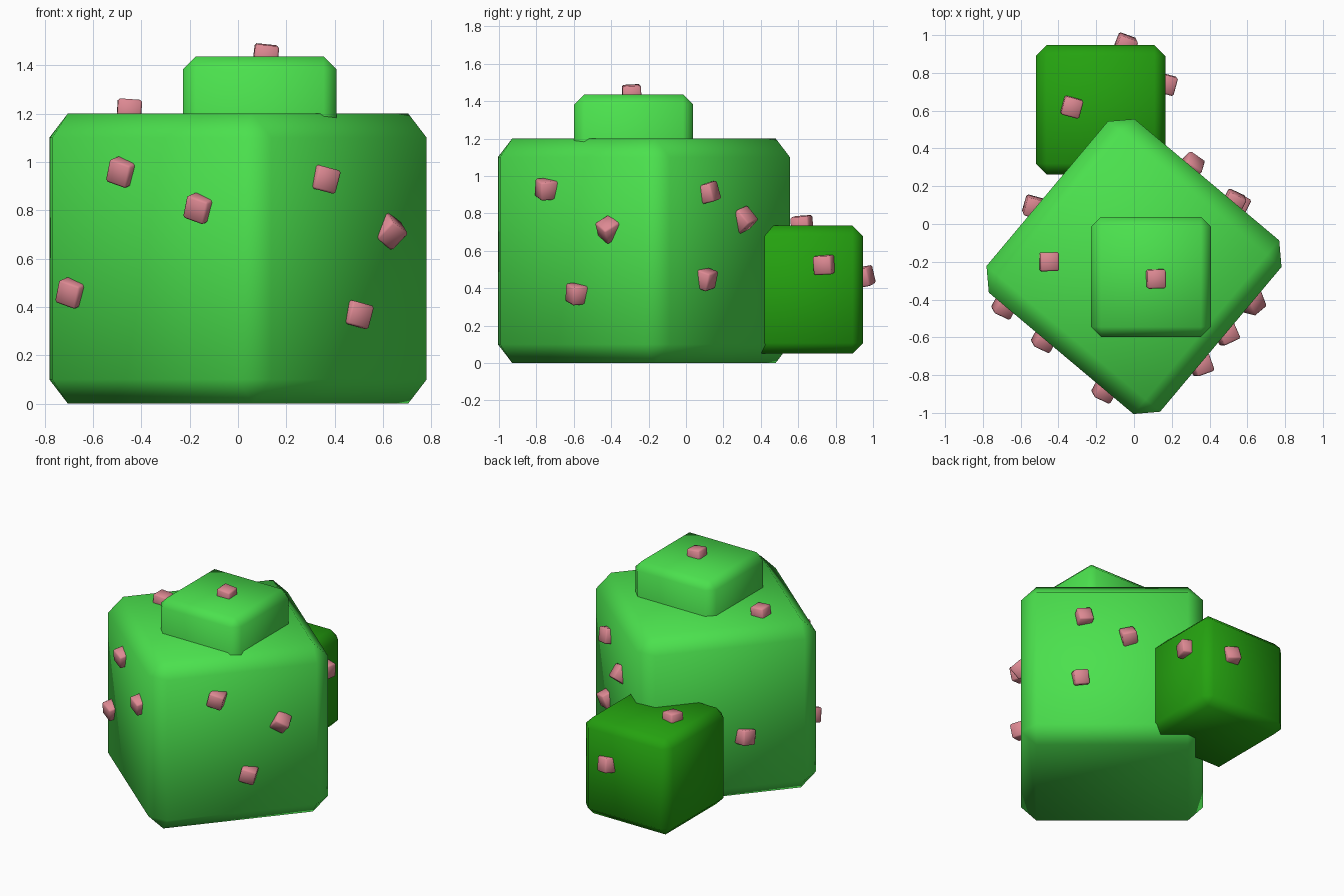
import bpy
from math import radians

if "Cube" in bpy.data.objects:
    bpy.data.objects.remove(bpy.data.objects["Cube"])


def material(name, rgb):
    m = bpy.data.materials.new(name)
    m.diffuse_color = (*rgb, 1)
    m.use_nodes = True
    m.node_tree.nodes["Principled BSDF"].inputs["Base Color"].default_value = m.diffuse_color
    return m


LIGHT = material("light_green", (0.07, 0.75, 0.075))
DARK = material("dark_green", (0.018, 0.36, 0.005))
PINK = material("pink", (0.72, 0.25, 0.29))


def block(name, centre, size, mat, rot=(0, 0, 0)):
    """Chamfered cube; the chamfer is a fixed share of its size."""
    bpy.ops.mesh.primitive_cube_add(size=size, location=centre,
                                    rotation=[radians(a) for a in rot])
    ob = bpy.context.object
    ob.name = name
    ob.data.materials.append(mat)
    bev = ob.modifiers.new("chamfer", 'BEVEL')
    bev.width = size / 12
    bev.segments = 1
    bev.limit_method = 'NONE'
    bpy.ops.object.shade_smooth()
    return ob


# Cactus body, bud on top and side arm at the back
block("body", (0, -0.225, 0.6), 1.2, LIGHT, (0, 0, 50))
block("top_bud", (0.09, -0.28, 1.118), 0.635, LIGHT)
block("back_arm", (-0.177, 0.605, 0.392), 0.685, DARK)

# Spines half sunk into the surfaces: position, rotation in degrees
SPINES = [
    # bud top and body top
    ((0.115, -0.29, 1.435), (3, 6, 2)),
    ((-0.45, -0.2, 1.21), (0, 4, 1)),
    # front left side
    ((-0.475, -0.61, 0.96), (12, 18, -25)),
    ((-0.155, -0.878, 0.81), (12, 18, -25)),
    ((-0.685, -0.433, 0.46), (12, 18, -25)),
    # front right side
    ((0.355, -0.745, 0.93), (5, 14, 20)),
    ((0.625, -0.413, 0.715), (35, 30, 40)),
    ((0.49, -0.58, 0.37), (5, 14, 25)),
    # back right side
    ((0.528, 0.115, 0.91), (12, 10, -25)),
    ((0.302, 0.305, 0.765), (38, 15, -35)),
    ((0.546, 0.1, 0.45), (-18, 10, -30)),
    # back left side
    ((-0.53, 0.09, 0.46), (10, 8, -15)),
    # arm
    ((-0.33, 0.62, 0.735), (4, 5, -15)),
    ((0.17, 0.74, 0.525), (3, 5, -15)),
    ((-0.045, 0.945, 0.46), (10, 10, -20)),
]
for i, (pos, rot) in enumerate(SPINES, 1):
    block(f"spine_{i}", pos, 0.1, PINK, rot)
